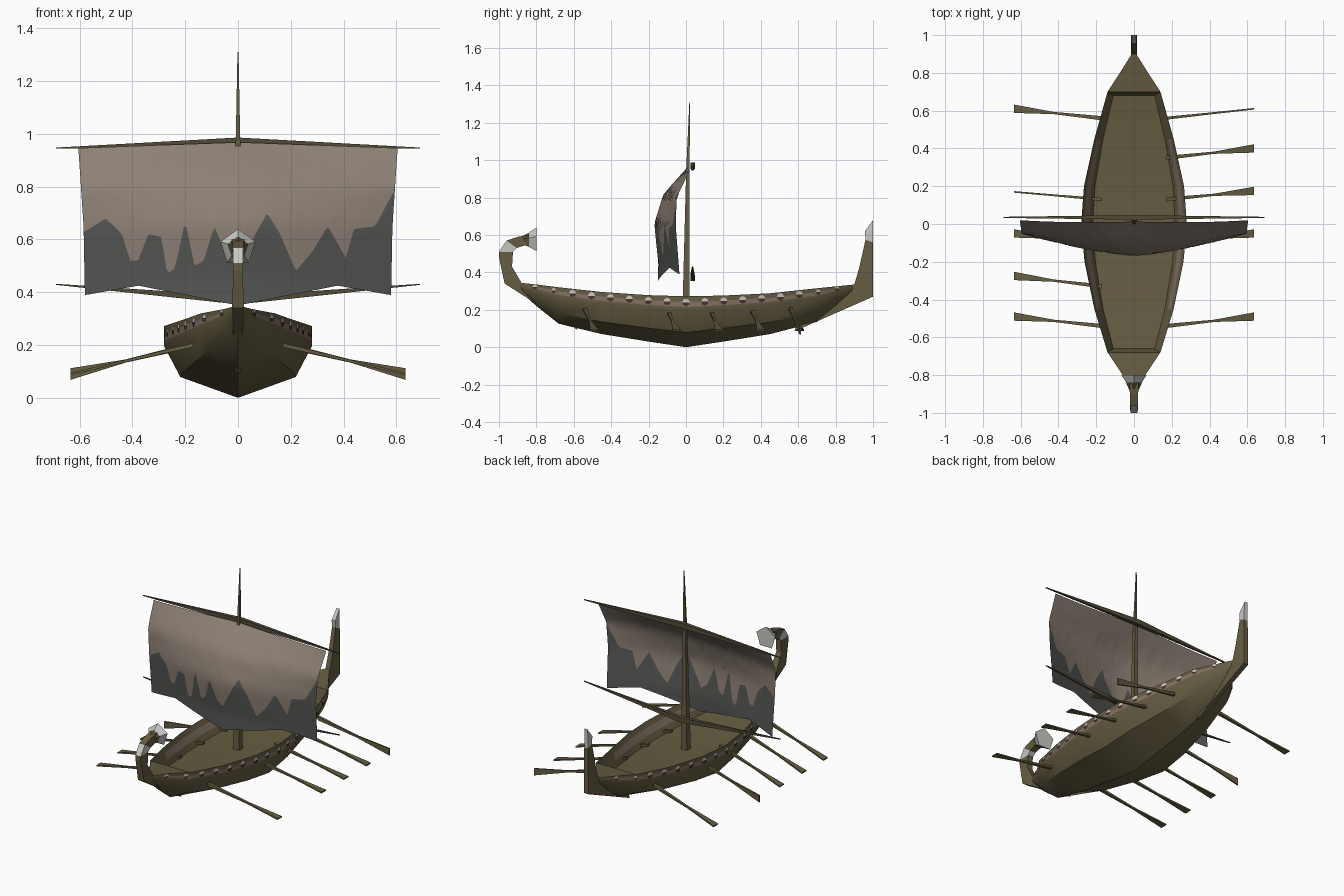
import bpy, bmesh, math
from mathutils import Vector

cube = bpy.data.objects.get("Cube")
if cube:
    bpy.data.objects.remove(cube, do_unlink=True)


def material(name, rgb):
    m = bpy.data.materials.new(name)
    m.use_nodes = True
    m.diffuse_color = (*rgb, 1)
    m.node_tree.nodes["Principled BSDF"].inputs["Base Color"].default_value = (*rgb, 1)
    return m


wood = material("olive_wood", (.13, .108, .054))
dark_wood = material("dark_wood", (.085, .07, .04))
canvas = material("taupe_canvas", (.27, .22, .18))
grey = material("grey_canvas", (.092, .095, .088))
bone = material("pale_bone", (.58, .58, .55))
trim = material("dusty_trim", (.22, .165, .13))
red = material("dark_red", (.08, .03, .022))


def interp(table, v, col=1):
    """Piecewise linear lookup in a table sorted by its first column."""
    for a, b in zip(table, table[1:]):
        if v <= b[0]:
            f = max(0, (v - a[0]) / (b[0] - a[0]))
            return a[col] + f * (b[col] - a[col])
    return table[-1][col]


def finish(name, bm, mats, angle=35, fix=True):
    if fix:
        bmesh.ops.recalc_face_normals(bm, faces=bm.faces)
    me = bpy.data.meshes.new(name)
    bm.to_mesh(me)
    bm.free()
    for m in mats:
        me.materials.append(m)
    ob = bpy.data.objects.new(name, me)
    bpy.context.collection.objects.link(ob)
    bpy.ops.object.select_all(action="DESELECT")
    ob.select_set(True)
    bpy.context.view_layer.objects.active = ob
    if angle:
        bpy.ops.object.shade_smooth_by_angle(angle=math.radians(angle))
    return ob


def loft(name, sections, mats, ring=False, caps=False, rule=None, angle=35):
    """Skin a list of sections; rule(i, j) picks the material of a face."""
    bm = bmesh.new()
    rows = [[bm.verts.new(p) for p in s] for s in sections]
    n = len(rows[0])
    for i, (a, b) in enumerate(zip(rows, rows[1:])):
        for j in range(n if ring else n - 1):
            k = (j + 1) % n
            f = bm.faces.new((a[j], a[k], b[k], b[j]))
            f.material_index = rule(i, j) if rule else 0
    if caps:
        for r, i in ((rows[0], 0), (rows[-1], len(rows) - 2)):
            bm.faces.new(r).material_index = rule(i, 0) if rule else 0
    return finish(name, bm, mats, angle)


def bar(name, stops, u, v, mat):
    """Four-sided tapering bar: stops hold a centre and two half sizes."""
    u, v = Vector(u), Vector(v)
    secs = [[Vector(c) + u * a * p + v * b * q
             for p, q in ((-1, -1), (1, -1), (1, 1), (-1, 1))] for c, a, b in stops]
    return loft(name, secs, [mat], ring=True, caps=True, angle=0)


# Hull stations: y, half width, keel height, rim height
STATIONS = [(-.89, .02, .3, .345), (-.8, .06, .22, .335), (-.68, .14, .125, .32),
            (-.45, .21, .07, .295), (-.2, .262, .03, .278), (0, .28, 0, .272),
            (.2, .265, .03, .276), (.45, .21, .07, .288), (.7, .14, .135, .315),
            (.8, .075, .215, .325), (.9, .012, .3, .335)]
RIBS = [(0, 0), (.78, .29), (1, .72), (1, .79), (1, .89), (1, 1)]


def mirrored(half):
    """Half section from the centre outwards, mirrored to a full one."""
    return [(-x, y, z) for x, y, z in reversed(half) if x > 1e-6] + half


hull = [mirrored([(w * a, y, k + (r - k) * b) for a, b in RIBS]) for y, w, k, r in STATIONS]
loft("hull", hull, [wood, trim],
     rule=lambda i, j: int(j in (1, 8) and 0 < i < len(hull) - 2))

# Sunken floor with sloping inner walls and end bulkheads
inner = []
for y, w, k, r in STATIONS[2:-2]:
    end = -math.copysign(.02, y) if abs(y) > .6 else 0
    wall = [(.78, .1), (.85, .065), (.94, .03), (1, 0)]
    inner.append(mirrored([(w * a, y + end * d * 10, r - d) for a, d in wall]))
loft("inner_deck", inner, [wood, trim], caps=True, rule=lambda i, j: int(j in (1, 5) and 0 < i < 5))
for name, part in (("bow_deck", STATIONS[:3]), ("stern_deck", STATIONS[-3:])):
    loft(name, [[(-w, y, r), (w, y, r)] for y, w, k, r in part], [wood])

# Round shields along both sides, pale above and dark below
bm = bmesh.new()
for side in (-1, 1):
    for n in range(-8, 9):
        y = n * .101
        w, k, r = (interp(STATIONS, y, c) for c in (1, 2, 3))
        slope = (interp(STATIONS, y + .02) - interp(STATIONS, y - .02)) / .04
        z, size = k + .88 * (r - k), .02 if abs(n) < 7 else .015
        along = Vector((side * slope, 1, 0)).normalized()
        mid = Vector((side * (w + .006), y, z))
        rim = [bm.verts.new(mid + size * (along * math.cos(t) + Vector((0, 0, math.sin(t)))))
               for t in (math.tau * s / 8 for s in range(8))]
        for idx, half in ((0, rim[:5]), (1, rim[4:] + rim[:1])):
            f = bm.faces.new(half if side > 0 else half[::-1])
            f.material_index = idx
finish("shields", bm, [bone, red], angle=0, fix=False)


def post(name, pairs, pale):
    """Flat post from pairs of outer and inner edge points."""
    secs = [[(-t, *o), (t, *o), (t, *i), (-t, *i)] for o, i, t in pairs]
    loft(name, secs, [wood, bone], ring=True, caps=True,
         rule=lambda i, j: int(i in pale), angle=0)


post("bow_post", [((-.58, .092), (-.6, .14), .012), ((-.97, .34), (-.88, .345), .022),
                  ((-1, .48), (-.93, .43), .018), ((-1, .51), (-.925, .51), .018),
                  ((-.96, .57), (-.905, .53), .02), ((-.9, .59), (-.875, .54), .022),
                  ((-.84, .6), (-.84, .55), .025)], (3,))
post("stern_post", [((.58, .085), (.6, .14), .012), ((1, .27), (.9, .335), .016),
                    ((1, .4), (.925, .42), .015), ((1, .56), (.96, .575), .013),
                    ((1, .62), (.956, .62), .013), ((1, .68), (.995, .672), .01)], (3, 4))

# Flared five-sided bow head
rings = [[(s * math.sin(math.tau * n / 5), y, .57 + s * math.cos(math.tau * n / 5))
          for n in range(5)] for y, s in ((-.88, .022), (-.84, .042), (-.8, .07))]
loft("bow_head", rings, [wood, bone], ring=True, caps=True, rule=lambda i, j: i, angle=0)

# Mast and the two spars
X, Y, Z = (1, 0, 0), (0, 1, 0), (0, 0, 1)
bar("mast", [((0, 0, .16), .02, .02), ((0, .01, .95), .009, .009),
             ((0, .02, 1.31), .002, .002)], X, Y, wood)
for name, mid, tip in (("upper_spar", .97, .946), ("lower_spar", .37, .43)):
    bar(name, [((-.69, .035, tip), .003, .002), ((0, .035, mid), .012, .016),
               ((.69, .035, tip), .003, .002)], Y, Z, dark_wood)

# Oars: side, y at the hull, y at the tip, blade on edge
OARS = [(1, .56, .61, 1), (1, .35, .4, 0), (1, .13, .175, 0), (1, -.1, -.05, 0),
        (1, -.54, -.49, 0), (-1, .56, .61, 0), (-1, .13, .17, 1), (-1, -.1, -.05, 0),
        (-1, -.33, -.275, 0), (-1, -.54, -.49, 0)]
for n, (s, y0, y1, edge) in enumerate(OARS):
    stops = []
    for f, a, b in ((0, .011, .008), (.55, .006, .005), (1, .022, .004)):
        c = (s * (.17 + .465 * f), y0 + (y1 - y0) * f, .2 - .11 * f)
        stops.append((c, b, a) if edge else (c, a, b))
    bar(f"oar_{n + 1}", stops, Y, Z, wood)

# Billowing sail, split along a ragged stain line
CENTRE = [(.35, -.15), (.45, -.148), (.66, -.17), (.82, -.12), (.97, .015)]
EDGE = [(.39, -.035), (.65, -.055), (.8, -.05), (.945, .02)]
WIDTH = [(.39, .58), (.65, .585), (.95, .605)]
HEM = [(0, .35), (.38, .425), (.58, .39)]
STAIN = [(-.58, .63), (-.5, .68), (-.44, .62), (-.41, .52), (-.38, .52), (-.34, .62),
         (-.29, .61), (-.27, .47), (-.24, .49), (-.2, .67), (-.165, .5), (-.13, .52),
         (-.09, .65), (-.04, .53), (0, .5), (.05, .59), (.11, .7), (.16, .62),
         (.22, .48), (.28, .55), (.34, .65), (.41, .53), (.44, .64), (.52, .65), (.59, .8)]
COLS, ROWS = 120, 8
sail = []
for c in range(COLS + 1):
    u = 2 * c / COLS - 1
    x = u * .585
    top = .968 - .022 * abs(u)
    line, hem = interp(STAIN, x), interp(HEM, abs(x))
    heights = [top + (line - top) * n / ROWS for n in range(ROWS)]
    heights += [line + (hem - line) * n / ROWS for n in range(ROWS + 1)]
    f = abs(u) ** 1.4
    sail.append([(u * interp(WIDTH, z), interp(CENTRE, z) * (1 - f) + interp(EDGE, z) * f, z)
                 for z in heights])
loft("sail", sail, [canvas, grey], rule=lambda i, j: int(j >= ROWS), angle=60)
